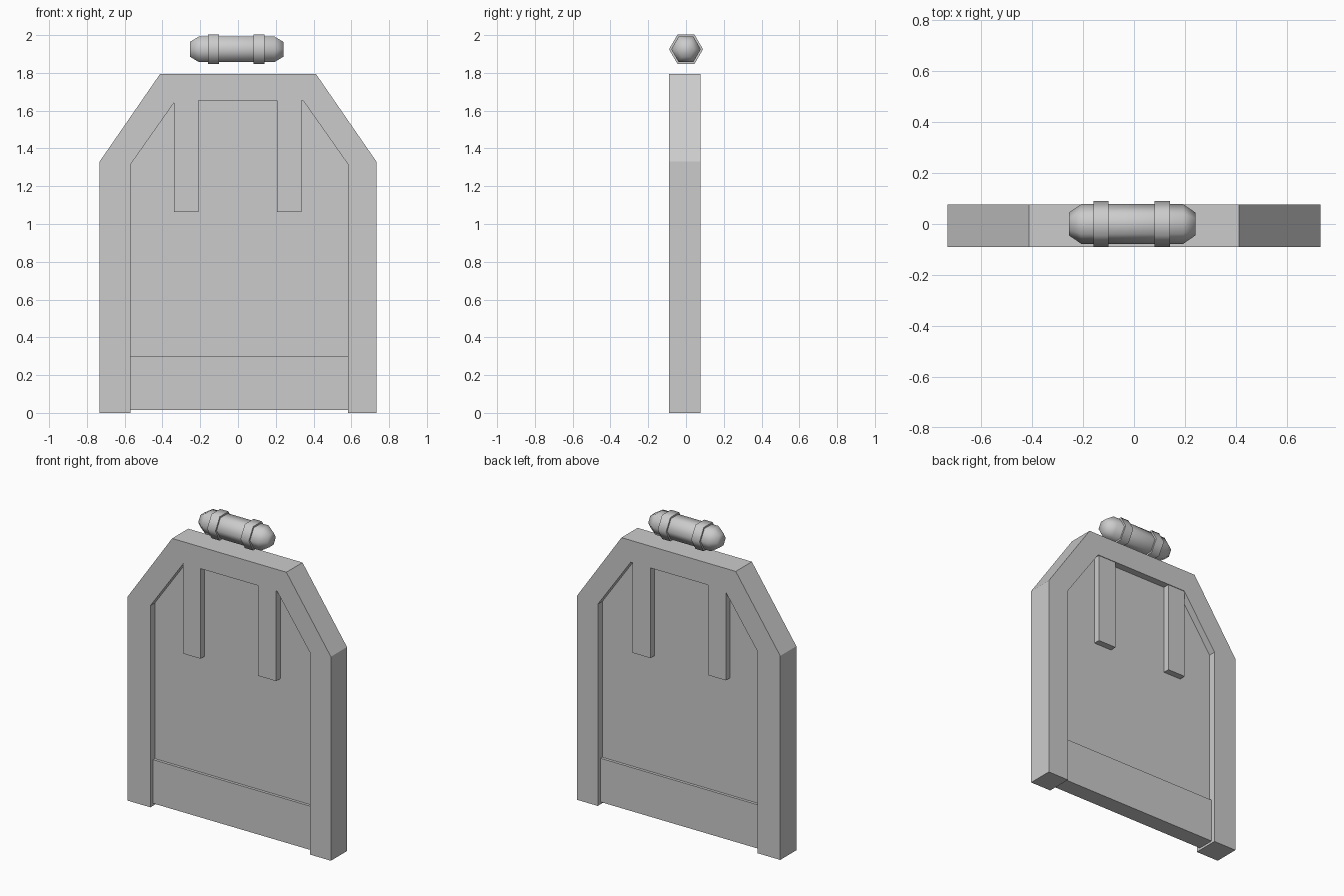
import bpy, bmesh, math

cube = bpy.data.objects.get("Cube")
if cube:
    bpy.data.objects.remove(cube, do_unlink=True)

grey = bpy.data.materials.new("plain grey")
grey.use_nodes = True
colour = (0.6, 0.6, 0.6, 1)
grey.diffuse_color = colour
grey.node_tree.nodes["Principled BSDF"].inputs["Base Color"].default_value = colour

MID_Y = -0.007   # centre plane of the door
INNER_X = 0.007  # slight offset of the opening


def finish(name, bm):
    bmesh.ops.recalc_face_normals(bm, faces=bm.faces)
    mesh = bpy.data.meshes.new(name)
    bm.to_mesh(mesh)
    bm.free()
    mesh.materials.append(grey)
    obj = bpy.data.objects.new(name, mesh)
    bpy.context.collection.objects.link(obj)
    return obj


def slab(name, outline, half_depth):
    """Extrude an x-z outline evenly about the centre plane."""
    bm = bmesh.new()
    face = bm.faces.new([bm.verts.new((x, MID_Y - half_depth, z)) for x, z in outline])
    moved = bmesh.ops.extrude_face_region(bm, geom=[face])["geom"]
    verts = [v for v in moved if isinstance(v, bmesh.types.BMVert)]
    bmesh.ops.translate(bm, verts=verts, vec=(0, 2 * half_depth, 0))
    return finish(name, bm)


def rect(x0, x1, z0, z1):
    return [(x0, z0), (x0, z1), (x1, z1), (x1, z0)]


def mirrored(half, centre=0):
    """Complete an outline given from its left foot to its left top corner."""
    return [(centre - x, z) for x, z in half] + [(centre + x, z) for x, z in reversed(half)]


def hex_lathe(name, profile):
    """Six-sided turned solid along x; profile holds (x, radius)."""
    bm = bmesh.new()
    rings = []
    for x, r in profile:
        rings.append([bm.verts.new((x, r * math.cos(i * math.pi / 3),
                                    1.925 + r * math.sin(i * math.pi / 3))) for i in range(6)])
    for a, b in zip(rings, rings[1:]):
        for i in range(6):
            j = (i + 1) % 6
            bm.faces.new((a[i], a[j], b[j], b[i]))
    bm.faces.new(rings[0])
    bm.faces.new(rings[-1])
    obj = finish(name, bm)
    bpy.ops.object.select_all(action='DESELECT')
    obj.select_set(True)
    bpy.context.view_layer.objects.active = obj
    bpy.ops.object.shade_smooth_by_angle(angle=math.radians(65))
    return obj


# Arched frame, open at the foot
outer = mirrored([(0.733, 0), (0.733, 1.33), (0.412, 1.795)])
inner = mirrored([(0.576, 0), (0.576, 1.315), (0.338, 1.653)], INNER_X)
slab("door_frame", outer + inner[::-1], 0.083)

# Recessed door panel and its kick plate
panel = mirrored([(0.576, 0.015), (0.576, 1.315), (0.338, 1.653)], INNER_X)
slab("door_panel", panel, 0.037)
slab("kick_plate", rect(INNER_X - 0.576, INNER_X + 0.576, 0.015, 0.30), 0.055)

# Hanging straps, proud of the panel on both faces
slab("right_strap", rect(-0.338, -0.21, 1.063, 1.653), 0.079)
slab("left_strap", rect(0.206, 0.336, 1.063, 1.653), 0.079)

# Lamp above the frame with two collars
hex_lathe("lamp_body", [(-0.255, 0.045), (-0.207, 0.078), (0.193, 0.078), (0.241, 0.045)])
for side, x in (("right", -0.13), ("left", 0.111)):
    hex_lathe(side + "_lamp_collar", [(x - 0.03, 0.09), (x + 0.03, 0.09)])
